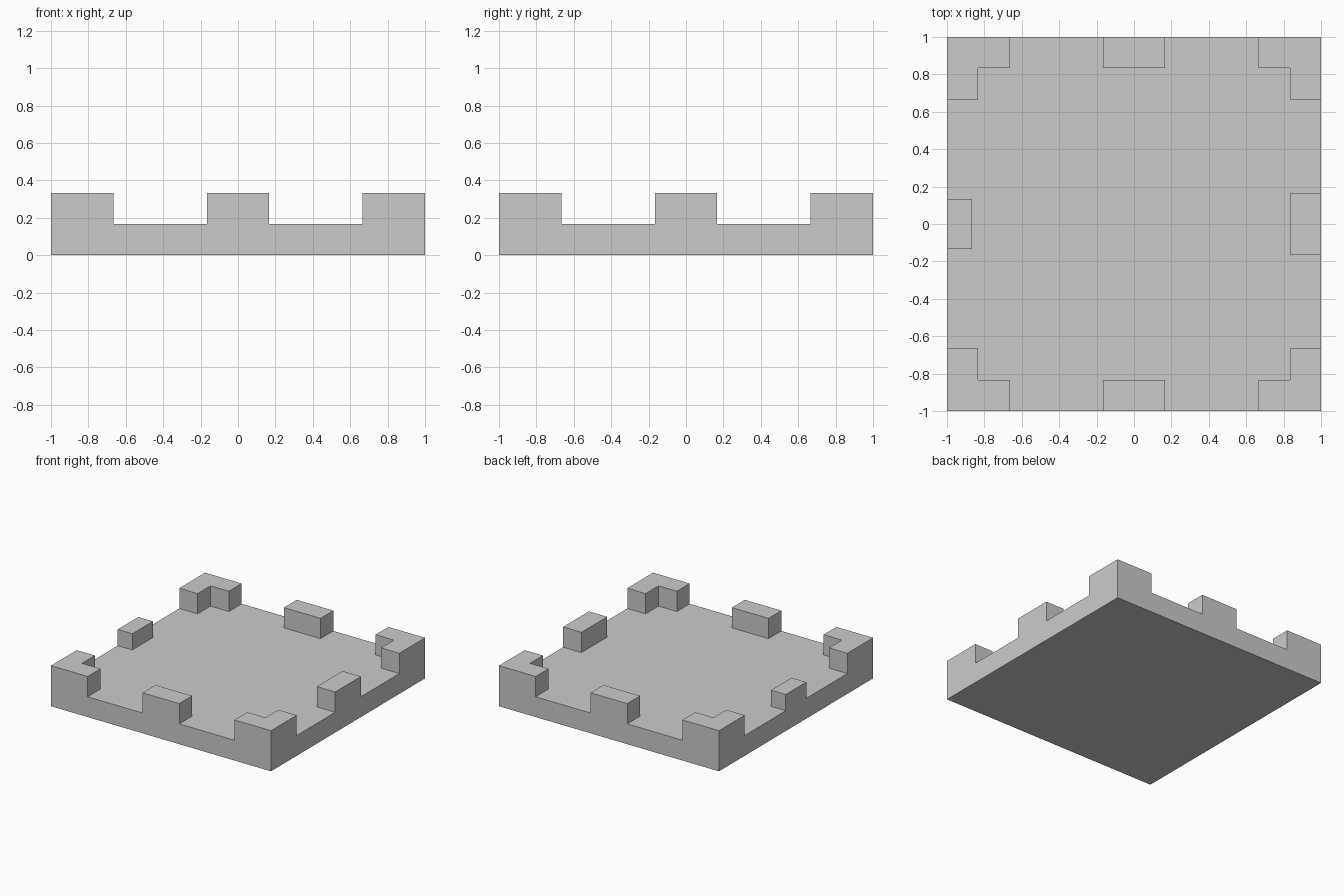
import bpy, bmesh
from mathutils import Vector

if "Cube" in bpy.data.objects:
    bpy.data.objects.remove(bpy.data.objects["Cube"])

T = 1 / 6          # slab thickness, also the battlement height and depth
W = 1 / 3          # corner arm length and full battlement width
S = 0.8 * T        # small battlement depth, height and half width

# Base slab
bm = bmesh.new()
bmesh.ops.create_cube(bm, size=1)
for v in bm.verts:
    v.co = Vector((v.co.x * 2, v.co.y * 2, (v.co.z + 0.5) * T))

# Score the slab along the battlement outlines
def score(axis, positions):
    normal = Vector((0, 0, 0))
    normal[axis] = 1
    for p in positions:
        bmesh.ops.bisect_plane(bm, geom=bm.verts[:] + bm.edges[:] + bm.faces[:],
                               plane_co=normal * p, plane_no=normal, dist=1e-5)

outline = [s * p for s in (-1, 1) for p in (T / 1, 1 - W, 1 - T)]
score(0, outline + [-1 + S])
score(1, outline + [-S, S])

# Raise the top cells lying inside a region
def raise_cells(inside, height):
    cells = [f for f in bm.faces if f.normal.z > 0.9
             and abs(f.calc_center_median().z - T) < 1e-4
             and inside(*f.calc_center_median().xy)]
    new = bmesh.ops.extrude_face_region(bm, geom=cells)["geom"]
    bmesh.ops.delete(bm, geom=cells, context='FACES_ONLY')
    for v in new:
        if isinstance(v, bmesh.types.BMVert):
            v.co.z += height
    bm.normal_update()

def full_battlement(x, y):
    ax, ay = abs(x), abs(y)
    corner = min(ax, ay) > 1 - W and max(ax, ay) > 1 - T
    middle = (ay > 1 - T and ax < T) or (x > 1 - T and ay < T)
    return corner or middle

bm.normal_update()
raise_cells(full_battlement, T)                                # corners and three sides
raise_cells(lambda x, y: x < -1 + S and abs(y) < S, S)         # small left side block

# Merge flat areas back together
bmesh.ops.dissolve_limit(bm, angle_limit=0.01, verts=bm.verts[:], edges=bm.edges[:])
bmesh.ops.recalc_face_normals(bm, faces=bm.faces[:])

mesh = bpy.data.meshes.new("battlement_platform")
bm.to_mesh(mesh)
bm.free()
bpy.context.collection.objects.link(bpy.data.objects.new("battlement_platform", mesh))
